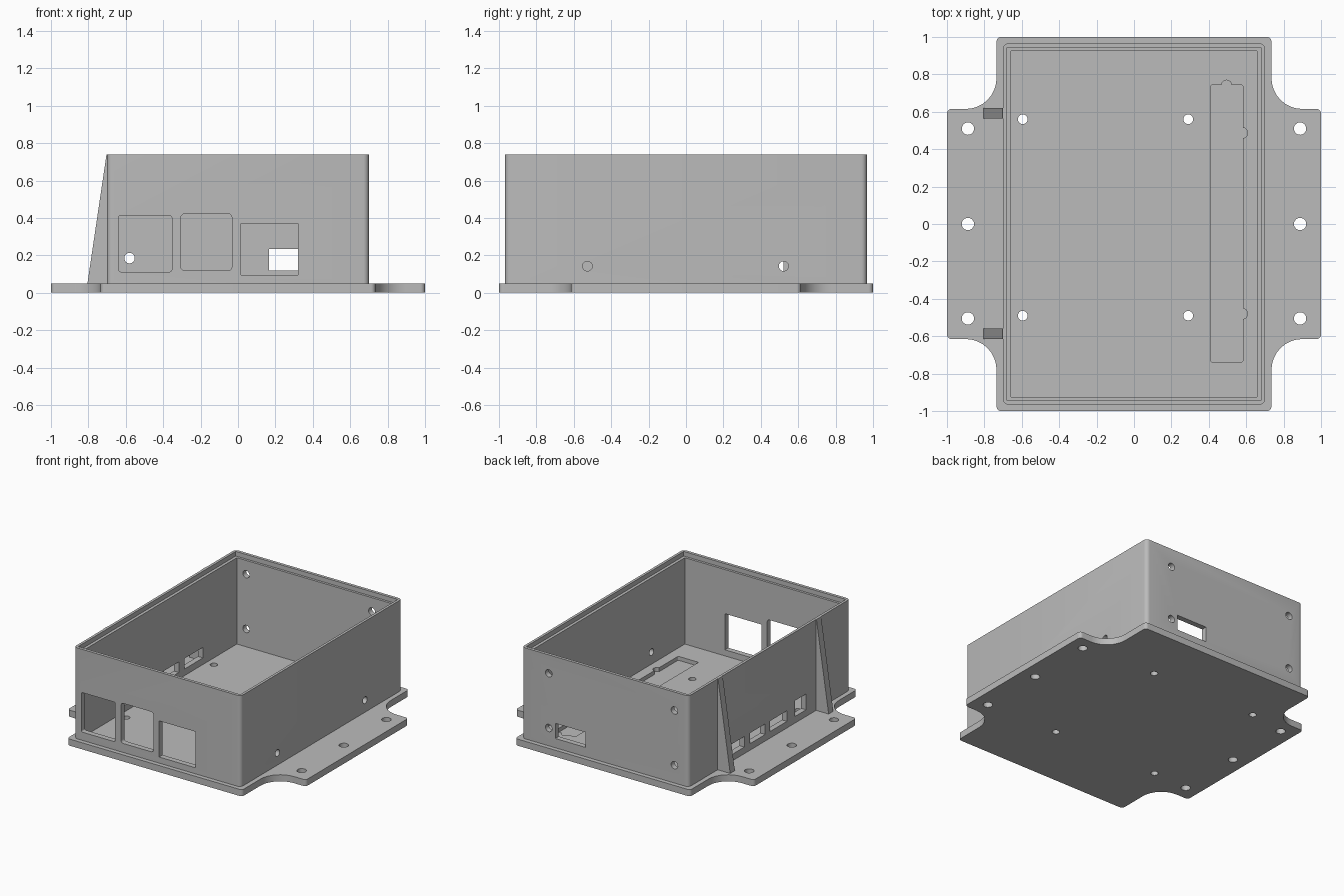
import bpy, bmesh, math
from mathutils import Vector

cube = bpy.data.objects.get("Cube")
if cube:
    bpy.data.objects.remove(cube, do_unlink=True)

grey = bpy.data.materials.new("plain grey")
grey.use_nodes = True
COLOUR = (0.5, 0.5, 0.5, 1)
grey.diffuse_color = COLOUR
grey.node_tree.nodes["Principled BSDF"].inputs["Base Color"].default_value = COLOUR


def fillet(corners, radii, steps=8):
    """Round the right-angled corners of an outline."""
    out = []
    n = len(corners)
    for i, r in enumerate(radii):
        p = Vector(corners[i])
        u = (Vector(corners[i - 1]) - p).normalized() * r
        v = (Vector(corners[(i + 1) % n]) - p).normalized() * r
        if r == 0:
            out.append(p)
            continue
        for k in range(steps + 1):
            a = math.pi / 2 * k / steps
            out.append(p + u + v - v * math.cos(a) - u * math.sin(a))
    return out


def rect(u0, u1, v0, v1, r=0):
    return fillet([(u0, v0), (u1, v0), (u1, v1), (u0, v1)], [r] * 4, 5)


def circle(u, v, r, n=24):
    return [(u + r * math.cos(math.tau * k / n), v + r * math.sin(math.tau * k / n))
            for k in range(n)]


def prism(name, outline, lo, hi, axis="Z"):
    """Extrude an outline along an axis."""
    place = {"X": lambda u, v, w: (w, u, v),
             "Y": lambda u, v, w: (u, w, v),
             "Z": lambda u, v, w: (u, v, w)}[axis]
    bm = bmesh.new()
    ends = [[bm.verts.new(place(u, v, w)) for u, v in outline] for w in (lo, hi)]
    bm.faces.new(ends[0])
    bm.faces.new(ends[1])
    n = len(outline)
    for i in range(n):
        j = (i + 1) % n
        bm.faces.new((ends[0][i], ends[0][j], ends[1][j], ends[1][i]))
    bmesh.ops.recalc_face_normals(bm, faces=bm.faces)
    mesh = bpy.data.meshes.new(name)
    bm.to_mesh(mesh)
    bm.free()
    mesh.materials.append(grey)
    obj = bpy.data.objects.new(name, mesh)
    bpy.context.collection.objects.link(obj)
    return obj


def activate(obj):
    bpy.ops.object.select_all(action="DESELECT")
    obj.select_set(True)
    bpy.context.view_layer.objects.active = obj


def cut(target, outline, lo, hi, axis="Z"):
    cutter = prism("cutter", outline, lo, hi, axis)
    cutter.hide_render = True
    mod = target.modifiers.new("cut", "BOOLEAN")
    mod.operation = "DIFFERENCE"
    mod.solver = "EXACT"
    mod.object = cutter
    activate(target)
    bpy.ops.object.modifier_apply(modifier=mod.name)
    bpy.data.objects.remove(cutter, do_unlink=True)


W, D = 0.70, 0.967          # box half width and half depth
PLATE, TOP = 0.05, 0.74     # plate top and box top

# Base plate with mounting ears
X, Y, E = 0.735, 1.0, 0.615
outline = [(1, -E), (1, E), (X, E), (X, Y), (-X, Y), (-X, E),
           (-1, E), (-1, -E), (-X, -E), (-X, -Y), (X, -Y), (X, -E)]
small, big = 0.025, 0.165
base = prism("base_plate", fillet(outline, [small, small, big, small, small, big] * 2),
             0, PLATE)

# Screw holes in the ears and floor
for x in (-0.888, 0.888):
    for y in (-0.505, 0, 0.51):
        cut(base, circle(x, y, 0.033), -0.1, 0.2)
for x in (-0.595, 0.29):
    for y in (-0.49, 0.56):
        cut(base, circle(x, y, 0.026), -0.1, 0.2)

# Long floor recess with finger notches
cut(base, rect(0.41, 0.582, -0.737, 0.743, 0.008), 0.02, 0.2)
for x, y in ((0.495, 0.741), (0.58, 0.487), (0.58, -0.48)):
    cut(base, circle(x, y, 0.028), 0.02, 0.2)

# Box walls, hollow, with a stepped rim for the lid
walls = prism("box_walls", rect(-W, W, -D, D, 0.03), PLATE, TOP)
cut(walls, rect(-0.658, 0.658, -0.926, 0.926), 0, 1)
cut(walls, rect(-0.68, 0.68, -0.944, 0.944), TOP - 0.035, 1)

# Front windows
for x0, x1, z0, z1, r in ((-0.638, -0.354, 0.112, 0.412, 0.01),
                          (-0.305, -0.033, 0.118, 0.422, 0.02),
                          (0.015, 0.322, 0.096, 0.37, 0)):
    cut(walls, rect(x0, x1, z0, z1, r), -1.1, -0.8, "Y")

# Back slot and screw holes
cut(walls, rect(0.165, 0.42, 0.12, 0.235), 0.8, 1.1, "Y")
for x in (-0.58, 0.475):
    for z in (0.185, 0.6):
        cut(walls, circle(x, z, 0.028), 0.8, 1.1, "Y")

# Port openings on the ribbed side
for y0, y1, z1 in ((0.30, 0.52, 0.18), (0.05, 0.23, 0.18),
                   (-0.21, -0.01, 0.18), (-0.44, -0.305, 0.22)):
    cut(walls, rect(y0, y1, 0.10, z1), -0.8, -0.6, "X")

# Screw holes on the plain side
for y in (-0.527, 0.522):
    cut(walls, circle(y, 0.142, 0.026), 0.6, 0.8, "X")

# Tapered ribs
for name, y in (("rear_rib", 0.592), ("front_rib", -0.588)):
    prism(name, [(-0.805, PLATE), (-W + 0.005, PLATE), (-W + 0.005, TOP), (-W - 0.003, TOP)],
          y - 0.028, y + 0.028, "Y")

for obj in (base, walls):
    activate(obj)
    bpy.ops.object.shade_smooth_by_angle(angle=math.radians(30))
